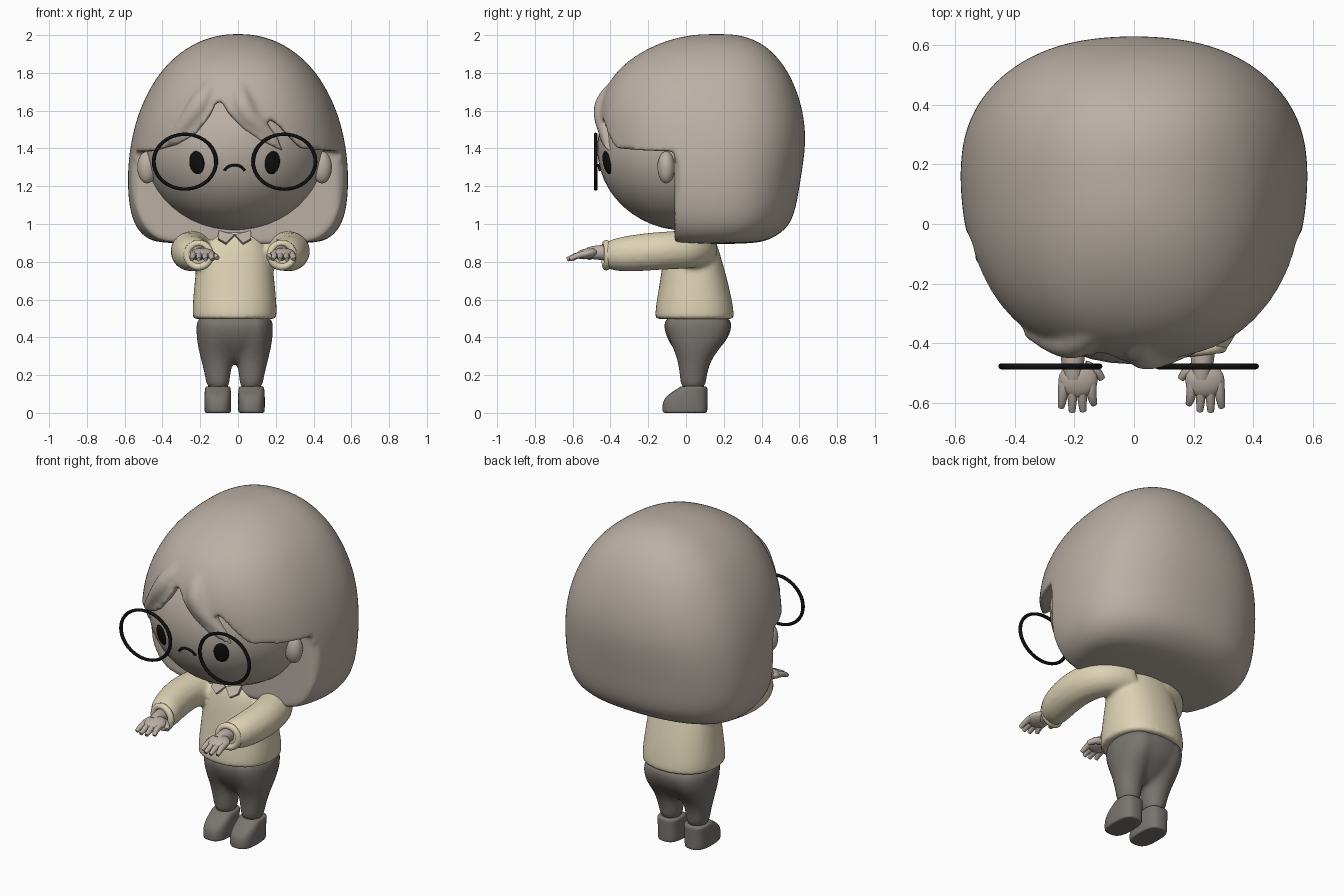
import bpy, bmesh, math
from mathutils import Vector

cube = bpy.data.objects.get("Cube")
if cube:
    bpy.data.objects.remove(cube)

CX = -0.018  # the figure's midline
SIDES = (("right", -1), ("left", 1))


def material(name, rgb):
    m = bpy.data.materials.new(name)
    m.use_nodes = True
    m.diffuse_color = (*rgb, 1)
    m.node_tree.nodes["Principled BSDF"].inputs["Base Color"].default_value = (*rgb, 1)
    return m


TAUPE = material("taupe", (0.49, 0.43, 0.375))
CREAM = material("cream", (0.73, 0.65, 0.46))
CHARCOAL = material("charcoal", (0.19, 0.175, 0.16))
BLACK = material("black", (0.005, 0.005, 0.005))


def finish(ob, name, mat, angle=60):
    """Name, colour, apply modifiers and shade."""
    ob.name = name
    bpy.ops.object.select_all(action='DESELECT')
    ob.select_set(True)
    bpy.context.view_layer.objects.active = ob
    bpy.ops.object.convert(target='MESH')
    ob = bpy.context.object
    ob.data.materials.clear()
    ob.data.materials.append(mat)
    bpy.ops.object.shade_smooth_by_angle(angle=math.radians(angle))
    return ob


def fuse(base, name, mat, cuts=(), joins=(), soften=6):
    """Cut and join helper shapes, then blend into one soft surface."""
    for helpers, op in ((cuts, 'DIFFERENCE'), (joins, 'UNION')):
        for h in helpers:
            b = base.modifiers.new(op, 'BOOLEAN')
            b.object, b.operation, b.solver = h, op, 'EXACT'
    r = base.modifiers.new("blend", 'REMESH')
    r.mode, r.voxel_size = 'VOXEL', 0.013
    s = base.modifiers.new("soften", 'SMOOTH')
    s.factor, s.iterations = 0.5, soften
    finish(base, name, mat, 80)
    for h in (*cuts, *joins):
        bpy.data.objects.remove(h)


def mesh_object(name, bm):
    bmesh.ops.recalc_face_normals(bm, faces=bm.faces)
    me = bpy.data.meshes.new(name)
    bm.to_mesh(me)
    bm.free()
    ob = bpy.data.objects.new(name, me)
    bpy.context.collection.objects.link(ob)
    return ob


def slab(name, points, push):
    """Flat outline pushed into a solid."""
    bm = bmesh.new()
    face = bm.faces.new([bm.verts.new(p) for p in points])
    ext = bmesh.ops.extrude_face_region(bm, geom=[face])
    bmesh.ops.translate(bm, vec=push, verts=[v for v in ext["geom"] if isinstance(v, bmesh.types.BMVert)])
    return mesh_object(name, bm)


def loft(name, rows, cx, mid=None, power=2.0, levels=2, n=24):
    """Stack of oval rings: (z, half width, front y, back y)."""
    bm = bmesh.new()
    rings = []
    for z, rx, yf, yb in rows:
        m = (yf + yb) / 2 if mid is None else mid
        ring = []
        for i in range(n):
            a = math.tau * i / n
            c, s = math.cos(a), math.sin(a)
            px = math.copysign(abs(c) ** (2 / power), c) * rx
            py = math.copysign(abs(s) ** (2 / power), s)
            ring.append(bm.verts.new((cx + px, m + py * (yb - m if s > 0 else m - yf), z)))
        rings.append(ring)
    for a, b in zip(rings, rings[1:]):
        for i in range(n):
            j = (i + 1) % n
            bm.faces.new((a[i], a[j], b[j], b[i]))
    bm.faces.new(rings[0])
    bm.faces.new(rings[-1])
    ob = mesh_object(name, bm)
    ob.modifiers.new("round", 'SUBSURF').levels = levels
    return ob


def tube(name, points, radii, mat, res=4):
    """Round tapered strand along a smooth path."""
    cu = bpy.data.curves.new(name, 'CURVE')
    cu.dimensions = '3D'
    cu.bevel_depth = 1
    cu.bevel_resolution = res
    cu.use_fill_caps = True
    sp = cu.splines.new('NURBS')
    sp.points.add(len(points) - 1)
    for p, co, r in zip(sp.points, points, radii):
        p.co = (*co, 1)
        p.radius = r
    sp.order_u = 3
    sp.use_endpoint_u = True
    sp.resolution_u = 8
    ob = bpy.data.objects.new(name, cu)
    bpy.context.collection.objects.link(ob)
    return finish(ob, name, mat)


def ball(name, loc, scale, mat, rot=(0, 0, 0), seg=32):
    bpy.ops.mesh.primitive_uv_sphere_add(segments=seg, ring_count=seg // 2, location=loc, rotation=rot)
    ob = bpy.context.object
    ob.scale = scale
    return finish(ob, name, mat)


# Hair volume
hair = loft("hair", [
    (0.892, 0.40, -0.2, 0.36), (0.92, 0.49, -0.25, 0.46), (0.985, 0.55, -0.3, 0.55),
    (1.08, 0.58, -0.37, 0.585), (1.2, 0.59, -0.43, 0.605), (1.32, 0.587, -0.46, 0.625),
    (1.45, 0.57, -0.475, 0.64), (1.6, 0.53, -0.475, 0.625), (1.75, 0.455, -0.42, 0.575),
    (1.86, 0.37, -0.325, 0.51), (1.95, 0.25, -0.17, 0.42), (1.992, 0.14, -0.03, 0.32),
    (2.006, 0.05, 0.08, 0.24)], 0, mid=0.17, power=2.35)

# Face opening with the fringe outline, cut from the front
fringe = [(-0.7, 1.37), (-0.45, 1.385), (-0.32, 1.42), (-0.22, 1.48), (-0.15, 1.57), (-0.1, 1.67),
          (-0.05, 1.585), (0.03, 1.5), (0.12, 1.44), (0.24, 1.385), (0.19, 1.48), (0.12, 1.59),
          (0.21, 1.525), (0.27, 1.46), (0.33, 1.40), (0.7, 1.37), (0.7, 0.6), (-0.7, 0.6)]
opening = slab("face_opening", [(x, -1, z) for x, z in fringe], (0, 0.94, 0))

# Rounding of the bob's front edges
rounders = [slab("edge_rounder", [(s * 0.5, -0.08, 0.6), (s * 0.57, -0.025, 0.6), (s * 0.7, 0.12, 0.6),
                                  (s * 0.7, -0.08, 0.6)], (0, 0, 0.74)) for _, s in SIDES]

# Raised fringe strands
strands = [
    tube("strand", [(0.02, -0.27, 1.82), (0.0, -0.415, 1.68), (0.07, -0.44, 1.54), (0.21, -0.41, 1.43)],
         [0.03, 0.065, 0.06, 0.02], TAUPE),
    tube("strand", [(-0.06, -0.27, 1.82), (-0.16, -0.38, 1.7), (-0.24, -0.405, 1.57), (-0.36, -0.36, 1.43)],
         [0.03, 0.06, 0.06, 0.02], TAUPE)]
fuse(hair, "hair", TAUPE, cuts=[opening, *rounders], joins=strands)

# Head, ears and face
ball("head", (CX, 0, 1.4), (0.48, 0.47, 0.435), TAUPE, seg=48)
for side, s in SIDES:
    ball(side + "_ear", (CX + s * 0.463, -0.105, 1.3), (0.052, 0.046, 0.085), TAUPE)
    ball(side + "_eye", (CX + s * 0.2, -0.418, 1.325), (0.043, 0.014, 0.062), BLACK, (0.2, 0, s * 0.41))
    bpy.ops.mesh.primitive_torus_add(location=(CX + s * 0.263, -0.478, 1.33), rotation=(math.pi / 2, 0, 0),
                                     major_radius=0.165, minor_radius=0.01, major_segments=48, minor_segments=8)
    bpy.context.object.scale = (1, 0.88, 1)
    finish(bpy.context.object, side + "_glasses_rim", BLACK)
tube("mouth", [(CX - 0.054, -0.456, 1.283), (CX - 0.035, -0.462, 1.312), (CX + 0.035, -0.462, 1.312),
               (CX + 0.054, -0.456, 1.283)], [0.007] * 4, BLACK)

# Neck and collar
finish(loft("neck", [(0.88, 0.08, -0.06, 0.11), (1.05, 0.08, -0.06, 0.11)], CX, levels=0), "neck", TAUPE)
for side, s in SIDES:
    flap = [(0.0, -0.095, 0.945), (0.045, -0.122, 0.9), (0.088, -0.105, 0.925), (0.085, -0.06, 0.965)]
    finish(slab("flap", [(CX + s * x, y, z) for x, y, z in flap], (0, 0.015, -0.01)), side + "_collar", TAUPE, 30)

# Sleeves, cuffs and hands
sleeves = []
for side, s in SIDES:
    def at(x, y, z, mid=0.012):
        return Vector((mid + s * x, y, z))
    sleeves.append(tube(side + "_sleeve", [
        at(0.09, 0.09, 0.865), at(0.22, 0.06, 0.865), at(0.275, -0.12, 0.86), at(0.26, -0.3, 0.843),
        at(0.222, -0.40, 0.835), at(0.22, -0.425, 0.835)], [0.08, 0.1, 0.102, 0.097, 0.082, 0.065], CREAM, 6))
    bpy.ops.mesh.primitive_torus_add(location=at(0.22, -0.422, 0.835), rotation=(math.pi / 2, 0, s * 0.12),
                                     major_radius=0.062, minor_radius=0.019)
    finish(bpy.context.object, side + "_cuff", CREAM)
    tube(side + "_wrist", [at(0.22, -0.4, 0.845), at(0.217, -0.47, 0.853), at(0.215, -0.52, 0.845)],
         [0.042, 0.04, 0.03], TAUPE)
    ball(side + "_palm", at(0.213, -0.525, 0.843, 0.025), (0.066, 0.06, 0.028), TAUPE, (0.2, 0, 0), 20)
    for i, reach in enumerate((0.605, 0.628, 0.63, 0.615)):
        x = 0.168 + i * 0.031
        tube(f"{side}_finger_{i + 1}", [at(x, -0.53, 0.842, 0.025), at(x + 0.002, -0.58, 0.836, 0.025),
                                       at(x + (i - 1.5) * 0.006, -reach, 0.812, 0.025)],
             [0.018, 0.018, 0.011], TAUPE, 3)
    tube(side + "_thumb", [at(0.19, -0.48, 0.84, 0.025), at(0.15, -0.49, 0.835, 0.025),
                           at(0.133, -0.52, 0.82, 0.025)], [0.022, 0.02, 0.012], TAUPE, 3)

# Sweater with the sleeves blended in at the shoulders
sweater = loft("sweater", [
    (0.497, 0.19, -0.14, 0.22), (0.497, 0.218, -0.16, 0.25), (0.5, 0.223, -0.165, 0.256),
    (0.56, 0.226, -0.163, 0.253), (0.7, 0.212, -0.138, 0.222), (0.83, 0.2, -0.12, 0.185),
    (0.91, 0.17, -0.1, 0.16), (0.95, 0.11, -0.08, 0.13), (0.965, 0.07, -0.05, 0.1)], CX, power=2.3)
fuse(sweater, "sweater", CREAM, joins=sleeves, soften=4)

# Trousers and shoes
legs = []
for side, s in SIDES:
    leg = loft("leg", [(0.11, 0.06, -0.03, 0.105), (0.2, 0.068, -0.034, 0.11), (0.29, 0.086, -0.047, 0.137),
                       (0.36, 0.1, -0.08, 0.2), (0.43, 0.107, -0.105, 0.235), (0.53, 0.105, -0.115, 0.24)],
               CX + s * 0.098)
    # Lean the leg inward towards the ankle
    for v in leg.data.vertices:
        v.co.x -= s * 0.012 * max(0, (0.35 - v.co.z) / 0.24)
    legs.append(finish(leg, side + "_leg", CHARCOAL))
    shoe = loft("shoe", [(0.0, 0.05, -0.1, 0.09), (0.0, 0.068, -0.122, 0.112), (0.012, 0.071, -0.126, 0.114),
                         (0.06, 0.072, -0.125, 0.114), (0.095, 0.071, -0.1, 0.114), (0.125, 0.069, -0.05, 0.114),
                         (0.14, 0.066, -0.03, 0.112), (0.142, 0.05, -0.01, 0.09)], CX + s * 0.089, power=2.8)
    finish(shoe, side + "_shoe", CHARCOAL, 50)
trousers = loft("trousers", [(0.26, 0.03, 0.0, 0.09), (0.31, 0.09, -0.045, 0.145), (0.37, 0.17, -0.09, 0.21),
                             (0.44, 0.207, -0.12, 0.245), (0.53, 0.213, -0.125, 0.25)], CX, power=2.3)
fuse(trousers, "trousers", CHARCOAL, joins=legs, soften=14)
